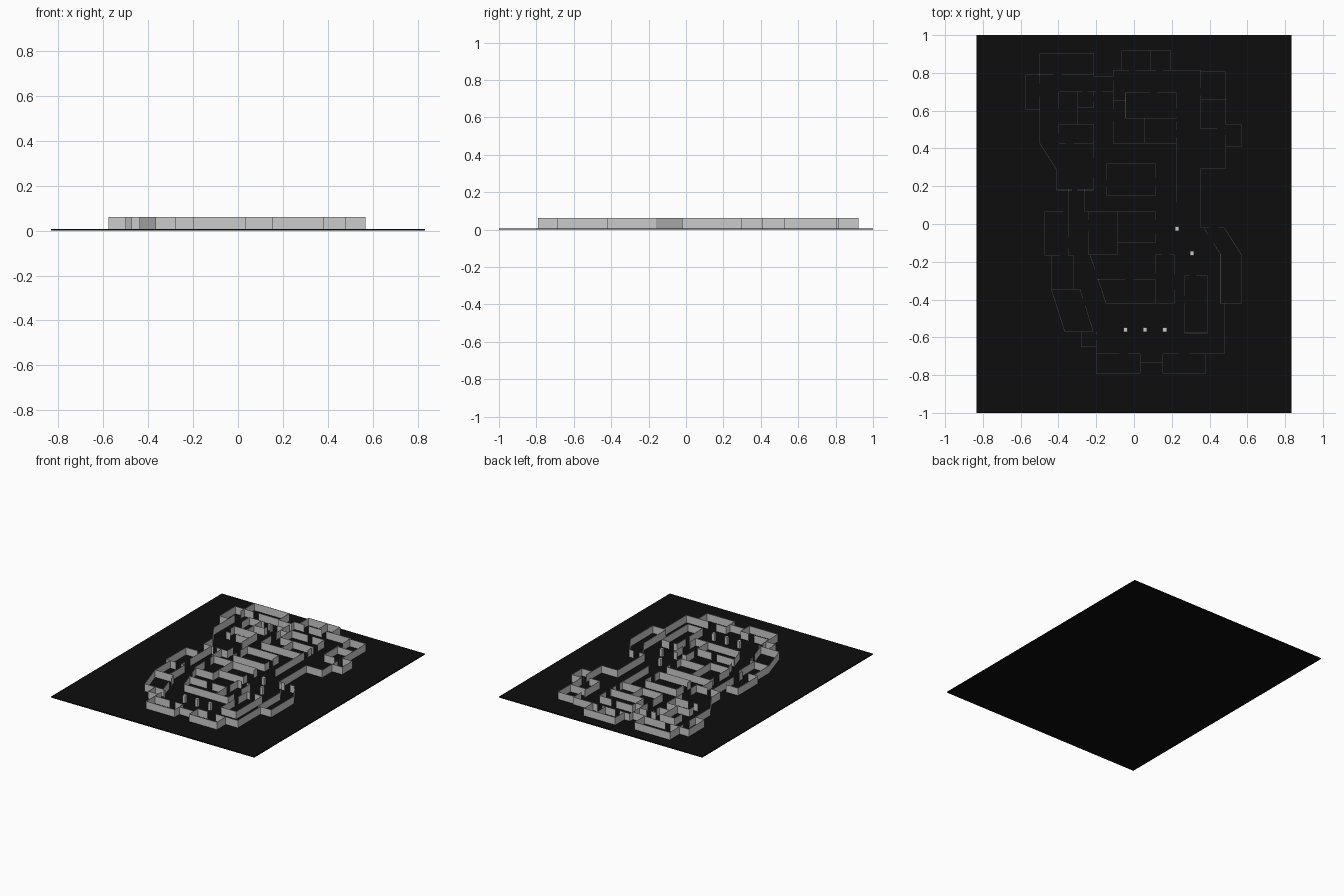
import bpy, bmesh
from mathutils import Vector

BASE, TOP, THICK = 0.007, 0.062, 0.003

black = bpy.data.materials.new("black")
black.diffuse_color = (0.004, 0.004, 0.004, 1)


def finish(name, bm):
    me = bpy.data.meshes.new(name)
    bm.to_mesh(me)
    bm.free()
    ob = bpy.data.objects.new(name, me)
    bpy.context.collection.objects.link(ob)
    return ob


def panel(bm, a, b, thick=THICK):
    """Upright thin box from a to b."""
    n = (b - a).normalized() * thick / 2
    n = Vector((-n.y, n.x))
    foot = [a + n, a - n, b - n, b + n]
    lo = [bm.verts.new((p.x, p.y, BASE)) for p in foot]
    hi = [bm.verts.new((p.x, p.y, TOP)) for p in foot]
    bm.faces.new(lo[::-1])
    bm.faces.new(hi)
    for i in range(4):
        j = (i + 1) % 4
        bm.faces.new((lo[i], lo[j], hi[j], hi[i]))


def walls(name, runs, doors=()):
    """Wall runs (polylines); each door (x, y, width) cuts an opening."""
    bm = bmesh.new()
    for run in runs:
        pts = [Vector(p) for p in run]
        for a, b in zip(pts, pts[1:]):
            length = (b - a).length
            d = (b - a) / length
            cuts = []
            for x, y, w in doors:
                r = Vector((x, y)) - a
                t = r.dot(d)
                if abs(r.x * d.y - r.y * d.x) < 0.008 and 0 < t < length:
                    cuts.append((t - w / 2, t + w / 2))
            s = 0
            for c0, c1 in sorted(cuts) + [(length, length)]:
                if c0 - s > 0.004:
                    panel(bm, a + d * s, a + d * c0)
                s = c1
    bmesh.ops.recalc_face_normals(bm, faces=bm.faces)
    return finish(name, bm)


def rect(x0, y0, x1, y1):
    return [(x0, y0), (x1, y0), (x1, y1), (x0, y1), (x0, y0)]


# Base board
bm = bmesh.new()
bmesh.ops.create_cube(bm, size=1)
for v in bm.verts:
    v.co = (v.co.x * 1.666, v.co.y * 2, (v.co.z + 0.5) * BASE)
finish("base_board", bm).data.materials.append(black)

# North-west outer walls and closets
walls("north_west_outer", [
    [(-.5, .79), (-.5, .905), (-.213, .905), (-.213, .78), (-.11, .78), (-.11, .815)],
    [(-.213, .79), (-.575, .79), (-.575, .605), (-.5, .605)],
    [(-.5, .79), (-.5, .43), (-.408, .285), (-.408, .18), (-.213, .18), (-.213, .25)],
], [(-.405, .79, .04), (-.5, .71, .07), (-.315, .18, .025)])

# North wall with its two alcoves
walls("north_outer", [
    [(-.11, .815), (.353, .815), (.353, .505), (.485, .505)],
    [(-.065, .815), (-.065, .92), (.193, .92), (.193, .815)],
    [(.088, .92), (.088, .815)],
], [(-.01, .815, .035), (.135, .815, .035), (.353, .70, .04), (.46, .505, .04)])

# North-east outer rooms
walls("north_east_outer", [
    [(.353, .805), (.485, .805), (.485, .295), (.353, .295), (.353, -.02)],
    [(.353, .66), (.485, .66)],
    [(.485, .528), (.567, .528), (.567, .41), (.485, .41)],
], [(.485, .50, .05)])

# Small north-west rooms
walls("north_west_rooms", [
    [(-.398, .61), (-.398, .70), (-.11, .70)],
    [(-.298, .70), (-.298, .528)],
    [(-.298, .615), (-.213, .615), (-.213, .70)],
    [(-.398, .48), (-.398, .528), (-.213, .528), (-.213, .35)],
    [(-.398, .427), (-.213, .427)],
], [(-.26, .70, .03), (-.185, .70, .035), (-.34, .427, .04), (-.213, .66, .03)])

# North central rooms
walls("north_central_rooms", [
    [(-.11, .76), (-.11, .427), (.223, .427), (.223, .115)],
    [(-.11, .655), (-.045, .655)],
    rect(-.045, .56, .223, .695),
    [(.058, .56), (.058, .427)],
    [(.223, .54), (.223, .427)],
], [(-.11, .575, .06), (.105, .695, .035), (.223, .59, .045), (.223, .48, .04)])

# Free-standing middle room
walls("middle_room", [rect(-.145, .15, .113, .318)],
      [(-.145, .215, .04), (.113, .225, .04)])

# West wing
walls("west_rooms", [
    [(-.345, .18), (-.345, -.165)],
    [(-.345, .065), (-.472, .065), (-.472, -.168), (-.318, -.168), (-.318, -.345)],
    [(-.26, .18), (-.26, .065), (.113, .065), (.113, -.10), (-.088, -.10)],
    [(-.088, .065), (-.088, -.163), (-.243, -.163), (-.243, .065)],
    [(-.438, -.168), (-.438, -.345)],
], [(-.345, -.10, .06), (-.36, .065, .03), (-.37, -.168, .04),
    (-.243, -.01, .06), (.113, -.015, .07)])

# Slanted south-west room
walls("south_west_room", [
    [(-.438, -.345), (-.286, -.345), (-.216, -.568), (-.367, -.568), (-.438, -.345)],
    [(-.28, -.568), (-.28, -.65), (-.2, -.65)],
], [(-.267, -.415, .04)])

# South central rooms
walls("south_central_rooms", [
    [(-.233, -.163), (-.148, -.42), (.215, -.42), (.215, -.163), (.113, -.163), (.113, -.42)],
    [(-.193, -.295), (.113, -.295)],
], [(-.2, -.265, .05), (-.025, -.295, .04), (.165, -.163, .04),
    (.215, -.31, .08), (.113, -.275, .03)])

# South-east free-standing room
walls("south_east_room", [rect(.267, -.577, .39, -.275)],
      [(.31, -.275, .035), (.267, -.40, .04)])

# East slanted room
walls("east_room", [
    [(.353, -.02), (.478, -.02), (.567, -.16), (.567, -.42), (.458, -.42),
     (.458, -.16), (.37, -.02)],
], [(.42, -.02, .045), (.408, -.08, .055)])

# South outer wall and alcoves
walls("south_outer", [
    [(.478, -.42), (.478, -.687), (.153, -.687), (.153, -.79), (.38, -.79), (.38, -.687)],
    [(-.2, -.568), (-.2, -.79), (.033, -.79), (.033, -.687), (-.2, -.687)],
    [(.033, -.735), (.153, -.735)],
], [(.265, -.687, .065), (-.055, -.687, .045), (-.2, -.60, .03)])

# Square pillars
for i, (x, y) in enumerate([(.228, -.025), (.307, -.155), (-.045, -.56),
                            (.058, -.56), (.163, -.56)]):
    bm = bmesh.new()
    panel(bm, Vector((x - .011, y)), Vector((x + .011, y)), .022)
    bmesh.ops.recalc_face_normals(bm, faces=bm.faces)
    finish(f"pillar_{i + 1}", bm)
